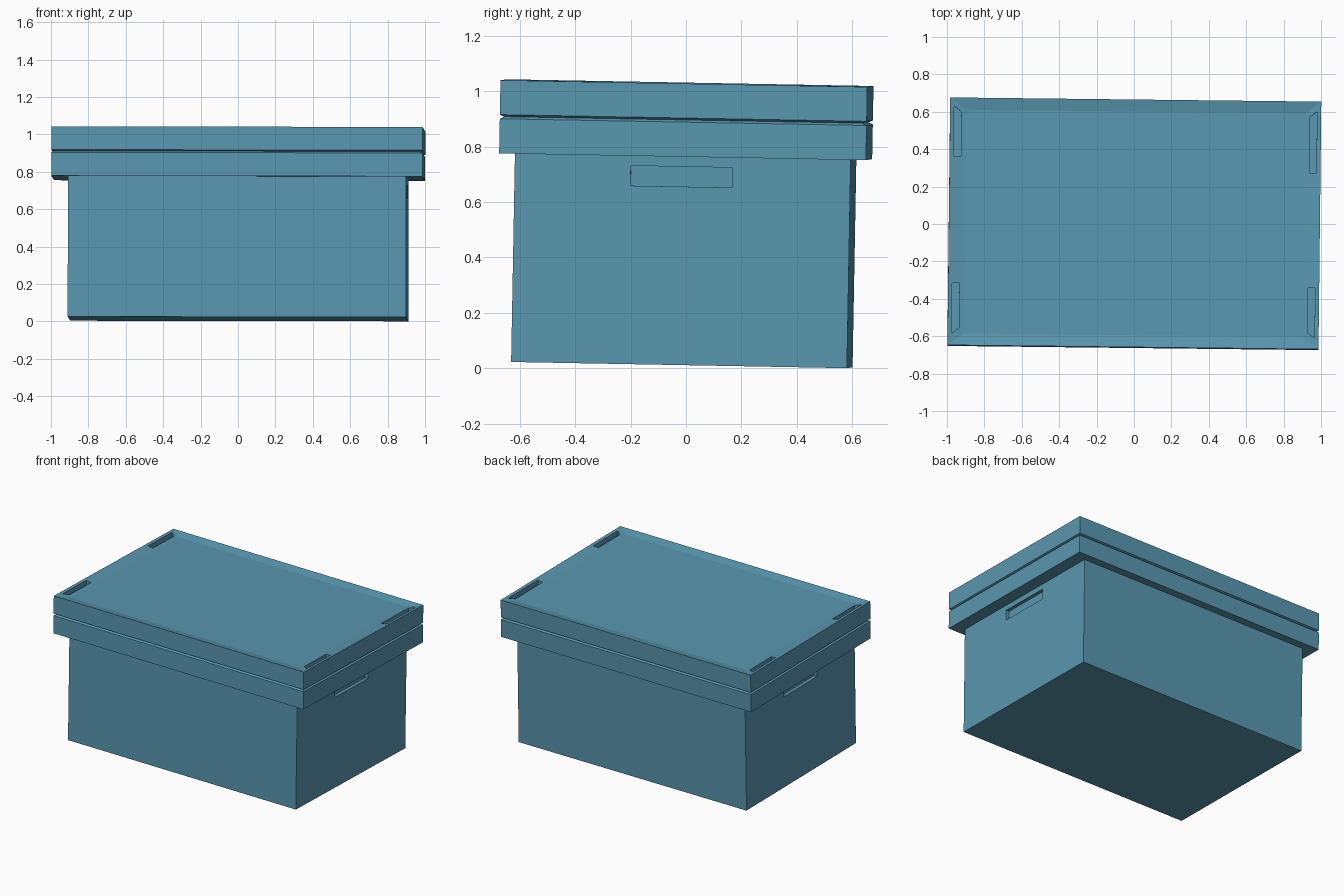
import bpy, bmesh, math
from mathutils import Matrix, Euler

if "Cube" in bpy.data.objects:
    bpy.data.objects.remove(bpy.data.objects["Cube"], do_unlink=True)

# The whole crate leans very slightly
LEAN = Matrix.Translation((0, -0.015, 0.013)) @ Euler(
    [math.radians(a) for a in (-1.05, 0.1, -0.65)]).to_matrix().to_4x4()

blue = bpy.data.materials.new("teal_blue_plastic")
blue.use_nodes = True
colour = (0.10, 0.31, 0.435, 1)
blue.diffuse_color = colour
blue.node_tree.nodes["Principled BSDF"].inputs["Base Color"].default_value = colour


def loft(name, rings):
    """Closed solid through rings of corner points."""
    bm = bmesh.new()
    loops = [[bm.verts.new(p) for p in ring] for ring in rings]
    n = len(loops[0])
    for a, b in zip(loops, loops[1:]):
        for i in range(n):
            j = (i + 1) % n
            bm.faces.new((a[i], a[j], b[j], b[i]))
    bm.faces.new(loops[0][::-1])
    bm.faces.new(loops[-1])
    bmesh.ops.recalc_face_normals(bm, faces=bm.faces)
    mesh = bpy.data.meshes.new(name)
    bm.to_mesh(mesh)
    bm.free()
    mesh.materials.append(blue)
    obj = bpy.data.objects.new(name, mesh)
    bpy.context.collection.objects.link(obj)
    return obj


def rect(hx, hy, z):
    return [(-hx, -hy, z), (hx, -hy, z), (hx, hy, z), (-hx, hy, z)]


def carve(target, cutter):
    """Cut a recess and throw the cutter away."""
    mod = target.modifiers.new("recess", 'BOOLEAN')
    mod.operation = 'DIFFERENCE'
    mod.solver = 'EXACT'
    mod.object = cutter
    bpy.context.view_layer.objects.active = target
    bpy.ops.object.modifier_apply(modifier=mod.name)
    bpy.data.objects.remove(cutter, do_unlink=True)


# Container with overhanging rim, chamfered into the seam
container = loft("container", [
    rect(0.904, 0.606, 0), rect(0.904, 0.606, 0.752),
    rect(0.992, 0.662, 0.752), rect(0.992, 0.662, 0.877),
    rect(0.977, 0.647, 0.885)])

# Lid with a shallow dished top
lid = loft("lid", [
    rect(0.977, 0.647, 0.885), rect(0.992, 0.662, 0.892),
    rect(0.992, 0.662, 1.016), rect(0.905, 0.598, 1.004)])

# Grip recess at each end of the container
for s in (-1, 1):
    grip = loft("grip_cutter", [
        [(s * x, y, z) for y, z in
         ((-0.187, 0.644), (0.179, 0.644), (0.179, 0.716), (-0.187, 0.716))]
        for x in (0.88, 0.95)])
    carve(container, grip)

# Mitred stacking slots near the lid corners
for sx, sy, near, far in ((-1, -1, 0.33, 0.597), (1, -1, 0.334, 0.602),
                          (-1, 1, 0.35, 0.616), (1, 1, 0.281, 0.608)):
    outline = ((0.932, near), (0.97, near), (0.97, far), (0.932, far - 0.028))
    slot = loft("slot_cutter", [[(sx * x, sy * y, z) for x, y in outline]
                                for z in (0.98, 1.05)])
    carve(lid, slot)

for obj in (container, lid):
    obj.data.transform(LEAN)
